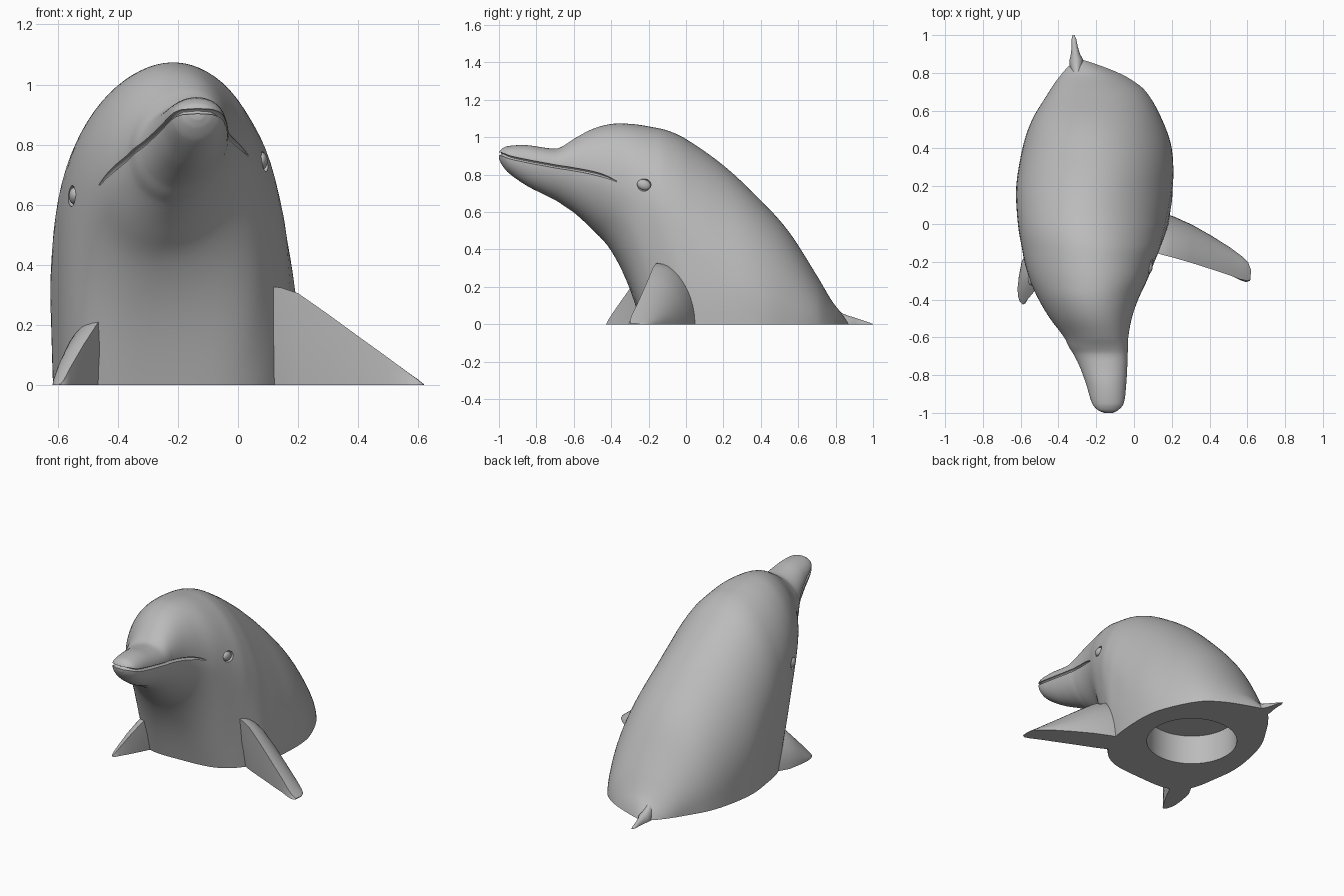
import bpy, bmesh, math
from mathutils import Vector

if "Cube" in bpy.data.objects:
    bpy.data.objects.remove(bpy.data.objects["Cube"])

grey = bpy.data.materials.new("plain grey")
grey.diffuse_color = (0.5, 0.5, 0.5, 1)
grey.use_nodes = True
grey.node_tree.nodes["Principled BSDF"].inputs["Base Color"].default_value = grey.diffuse_color


def loft(name, rings):
    """Closed solid through rings with equal point counts."""
    bm = bmesh.new()
    vs = [[bm.verts.new(p) for p in r] for r in rings]
    n = len(vs[0])
    for a, b in zip(vs, vs[1:]):
        for i in range(n):
            j = (i + 1) % n
            bm.faces.new((a[i], a[j], b[j], b[i]))
    bm.faces.new(vs[0])
    bm.faces.new(vs[-1])
    bmesh.ops.recalc_face_normals(bm, faces=bm.faces)
    me = bpy.data.meshes.new(name)
    bm.to_mesh(me)
    bm.free()
    ob = bpy.data.objects.new(name, me)
    bpy.context.collection.objects.link(ob)
    me.materials.append(grey)
    return ob


def ellipsoid(name, loc, size, tilt):
    bpy.ops.mesh.primitive_uv_sphere_add(segments=24, ring_count=16, location=loc, rotation=(tilt, 0, 0))
    ob = bpy.context.object
    ob.name = name
    ob.scale = size
    ob.data.materials.append(grey)
    return ob


def cut(ob, cutter):
    cutter.hide_render = True
    m = ob.modifiers.new("cut", 'BOOLEAN')
    m.operation, m.object, m.solver = 'DIFFERENCE', cutter, 'EXACT'
    bpy.context.view_layer.objects.active = ob
    bpy.ops.object.modifier_apply(modifier=m.name)
    bpy.data.objects.remove(cutter)


def ramp(v, a, b):
    t = max(0, min(1, (v - a) / (b - a)))
    return t * t * (3 - 2 * t)


# Body sections: y, left x, right x, top z, bottom z, widest z
ROWS = [
    (-1.0, -.16, -.11, .92, .885, .908),
    (-.985, -.193, -.082, .938, .853, .908),
    (-.95, -.222, -.054, .953, .81, .893),
    (-.85, -.253, -.041, .957, .74, .866),
    (-.75, -.29, -.035, .942, .69, .84),
    (-.69, -.32, -.033, .938, .66, .823),
    (-.65, -.345, -.032, .955, .633, .813),
    (-.6, -.37, -.03, .988, .6, .8),
    (-.5, -.445, -.01, 1.04, .51, .77),
    (-.4, -.505, .025, 1.066, .4, .735),
    (-.3, -.55, .07, 1.067, .2, .69),
    (-.2, -.58, .11, 1.055, -.12, .62),
    (-.1, -.597, .15, 1.035, -.5, .54),
    (0, -.605, .187, .99, -.8, .44),
    (.2, -.62, .207, .85, -.9, .22),
    (.4, -.59, .2, .663, -.9, .1),
    (.55, -.54, .15, .495, -.9, .05),
    (.7, -.45, .065, .26, -.9, 0),
    (.78, -.4, -.03, .125, -.9, -.05),
    (.83, -.375, -.12, .06, -.9, -.1),
    (.885, -.345, -.235, -.02, -.9, -.2),
]


def slope(i, c):
    a, b = ROWS[max(i - 1, 0)], ROWS[min(i + 1, len(ROWS) - 1)]
    return (b[c] - a[c]) / (b[0] - a[0])


def params(y):
    """Smooth interpolation of the section table."""
    i = max(k for k in range(len(ROWS) - 1) if ROWS[k][0] <= y + 1e-9)
    a, b = ROWS[i], ROWS[i + 1]
    d = b[0] - a[0]
    t = (y - a[0]) / d
    return [(2*t**3 - 3*t*t + 1) * a[c] + (t**3 - 2*t*t + t) * d * slope(i, c)
            + (3*t*t - 2*t**3) * b[c] + (t**3 - t*t) * d * slope(i + 1, c) for c in range(1, 6)]


def surface(y, ang):
    xl, xr, zt, zb, zc = params(y)
    s, c = math.sin(ang), math.cos(ang)
    # the underside of the chest is fuller than an ellipse
    if s < 0:
        c = math.copysign(abs(c) ** (1 - .5 * ramp(y, -.5, -.22)), c)
    dx = (xr - xl) / 2 * c
    # the head is rolled slightly to one side
    t = max(-1, min(1, (y + .45) / .62))
    roll = .22 * math.cos(math.pi / 2 * t) ** 2
    z = zc + ((zt - zc) if s > 0 else (zc - zb)) * s + roll * dx
    # the upper body leans to the left
    w = ramp(y, -.15, .05)
    ref = zc * (1 - w) + min(zc, .15) * w
    lean = (.06 + .02 * c) * ramp(y, -.65, -.35) * max(0, z - ref)
    return Vector(((xl + xr) / 2 + dx - lean, y, z))


# Body with head and beak
ys = [a[0] + (b[0] - a[0]) * k / 5 for a, b in zip(ROWS, ROWS[1:]) for k in range(5)] + [ROWS[-1][0]]
N = 72
body = loft("body", [[surface(y, 2 * math.pi * (i + .5) / N) for i in range(N)] for y in ys])

# Flat base
bpy.ops.mesh.primitive_cube_add(size=4, location=(0, 0, -2))
cut(body, bpy.context.object)

# Round recess in the base
bpy.ops.mesh.primitive_cylinder_add(vertices=64, radius=.27, depth=.4, location=(-.2, .3, -.01))
cut(body, bpy.context.object)

# Mouth groove: a tapered tube running around the beak
ts = [k / 24 for k in range(25)]
path = [surface(-.37 - .6 * t, -.05 * (1 - t) ** 2) for t in ts]
path += [surface(-.988, 0), Vector((-.135, -1.002, .912)), surface(-.988, math.pi)]
path += [surface(-.47 - .5 * t, math.pi + .16 * (1 - t) ** 3) for t in reversed(ts)]
tube = []
for i, p in enumerate(path):
    tan = (path[min(i + 1, len(path) - 1)] - path[max(i - 1, 0)]).normalized()
    u = tan.cross(Vector((0, 0, 1))).normalized()
    v = u.cross(tan)
    r = .009 * min(1, .3 + min(i, len(path) - 1 - i) / 5)
    tube.append([p + u * (1.7 * r * math.cos(a)) + v * (r * math.sin(a))
                 for a in (math.pi * k / 5 for k in range(10))])
cut(body, loft("mouth_cutter", tube))

# Eyes set in shallow sockets
for name, y, ang, inward in (("right_eye", -.225, .13, -.01), ("left_eye", -.29, math.pi - .01, .011)):
    p = surface(y, ang)
    cut(body, ellipsoid("socket", p, (.02, .043, .034), -.35))
    ellipsoid(name, p + Vector((inward, 0, 0)), (.02, .037, .028), -.35)


def flipper(name, sections):
    """Blade on the ground: front point, back point and ridge height per section."""
    rings = []
    for i, (fx, fy, bx, by, h) in enumerate(sections):
        f, b = Vector((fx, fy, 0)), Vector((bx, by, 0))
        top = f.lerp(b, .08)
        # the front face is undercut towards the root
        foot = f.lerp(b, .35 * max(0, 1 - i / (len(sections) - 2)))
        ring = [foot, foot.lerp(top, .6) + Vector((0, 0, h * .5))]
        for k in range(11):
            a = math.pi / 2 * (1 - k / 10)
            ring.append(top.lerp(b, math.cos(a)) + Vector((0, 0, h * math.sin(a))))
        rings.append(ring)
    return loft(name, rings)


# Flippers
flipper("right_flipper", [
    (.06, -.15, .08, .09, .33), (.14, -.18, .15, .06, .325), (.2, -.195, .21, .04, .305),
    (.3, -.222, .31, -.005, .235), (.4, -.252, .41, -.062, .162), (.5, -.282, .51, -.125, .09),
    (.56, -.303, .57, -.17, .045), (.595, -.308, .605, -.205, .02), (.615, -.3, .62, -.245, .004)])
flipper("left_flipper", [
    (-.38, -.2, -.54, -.1, .25), (-.45, -.29, -.595, -.2, .215), (-.505, -.345, -.61, -.28, .135),
    (-.555, -.4, -.617, -.345, .055), (-.575, -.42, -.613, -.385, .02), (-.588, -.427, -.605, -.41, .004)])

# Tip of the back fin
fin = []
for y, x, w, h in ((.8, -.3, .03, .085), (.84, -.305, .036, .056), (.87, -.305, .036, .045), (.9, -.31, .024, .036),
                   (.94, -.314, .016, .023), (.98, -.318, .012, .009), (1.0, -.32, .005, .002)):
    fin.append([(x + w * math.cos(math.pi * k / 12), y, h * math.sin(math.pi * k / 12)) for k in range(13)])
loft("back_fin", fin)

# Smooth shading with crisp edges
bpy.ops.object.select_all(action='SELECT')
bpy.context.view_layer.objects.active = body
bpy.ops.object.shade_smooth_by_angle(angle=math.radians(40))
